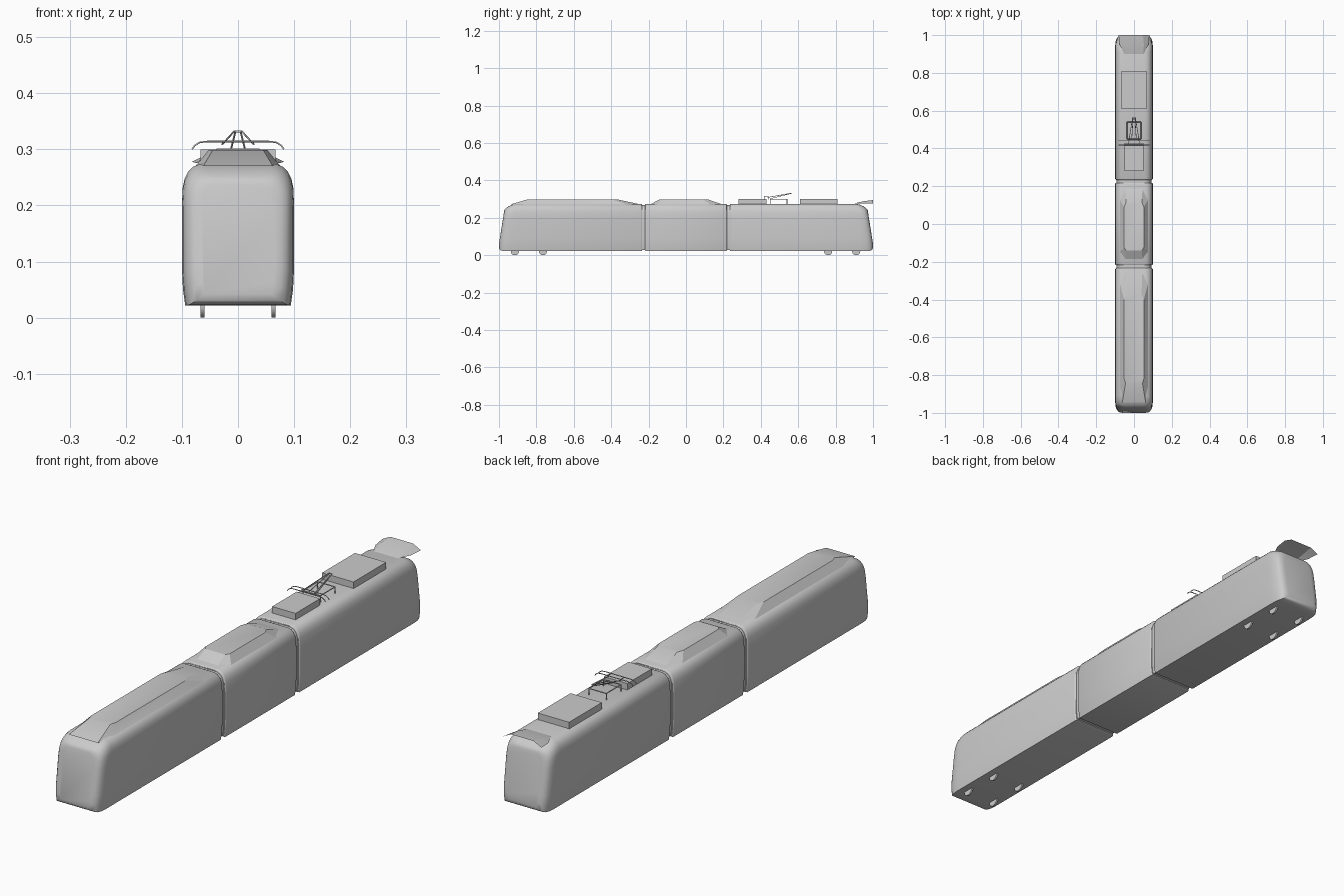
import bpy, bmesh, math
from mathutils import Vector

if "Cube" in bpy.data.objects:
    bpy.data.objects.remove(bpy.data.objects["Cube"], do_unlink=True)

grey = bpy.data.materials.new("plain grey")
grey.use_nodes = True
grey.diffuse_color = (0.6, 0.6, 0.6, 1)
grey.node_tree.nodes["Principled BSDF"].inputs["Base Color"].default_value = (0.6, 0.6, 0.6, 1)

BOTTOM, ROOF = 0.022, 0.275


def finish(name, bm, smooth=None):
    bmesh.ops.recalc_face_normals(bm, faces=bm.faces)
    mesh = bpy.data.meshes.new(name)
    bm.to_mesh(mesh)
    bm.free()
    mesh.materials.append(grey)
    ob = bpy.data.objects.new(name, mesh)
    bpy.context.collection.objects.link(ob)
    if smooth:
        bpy.ops.object.select_all(action='DESELECT')
        ob.select_set(True)
        bpy.context.view_layer.objects.active = ob
        bpy.ops.object.shade_smooth_by_angle(angle=math.radians(smooth))
    return ob


def loft(name, rings, smooth=None, caps=True, closed=True):
    bm = bmesh.new()
    loops = [[bm.verts.new(p) for p in ring] for ring in rings]
    n = len(loops[0])
    for a, b in zip(loops, loops[1:]):
        for i in range(n if closed else n - 1):
            j = (i + 1) % n
            bm.faces.new((a[i], a[j], b[j], b[i]))
    if caps:
        bm.faces.new(loops[0])
        bm.faces.new(loops[-1])
    return finish(name, bm, smooth)


def box(name, x, y0, y1, z0, z1):
    return loft(name, [[(-x, y, z0), (x, y, z0), (x, y, z1), (-x, y, z1)] for y in (y0, y1)])


def rod(name, points, radius=0.0016):
    curve = bpy.data.curves.new(name, 'CURVE')
    curve.dimensions = '3D'
    curve.bevel_depth = radius
    curve.bevel_resolution = 1
    curve.use_fill_caps = True
    spline = curve.splines.new('POLY')
    spline.points.add(len(points) - 1)
    for p, co in zip(spline.points, points):
        p.co = (*co, 1)
    curve.materials.append(grey)
    bpy.context.collection.objects.link(bpy.data.objects.new(name, curve))


# Car body: half section, swept along y with rounded ends
HALF = [(0.094, 0.022), (0.098, 0.05), (0.1, 0.09), (0.1, 0.2), (0.0985, 0.232),
        (0.095, 0.248), (0.089, 0.26), (0.08, 0.269), (0.068, 0.274), (0.055, 0.275)]
SECTION = HALF + [(-x, z) for x, z in reversed(HALF)]
# Nose stations: depth behind the face, half width, top, bottom
NOSE = [(0, 0.064, 0.238, 0.042), (0.003, 0.078, 0.246, 0.031), (0.009, 0.087, 0.251, 0.026),
        (0.018, 0.093, 0.256, 0.023), (0.034, 0.098, 0.263, 0.022), (0.06, 0.1, 0.27, 0.022),
        (0.09, 0.1, 0.275, 0.022)]


def ring(y, width=0.1, top=ROOF, bottom=BOTTOM, lean=0, side=1):
    pts = []
    for x, z in SECTION:
        z = bottom + (z - BOTTOM) * (top - bottom) / (ROOF - BOTTOM)
        pts.append((x * width / 0.1, y - side * lean * max(0, z - 0.06) / 0.19, z))
    return pts


def nose_rings(side):
    return [ring(side * (1 - d), w, t, b, 0.03 * (1 - d / 0.09), side) for d, w, t, b in NOSE]


def joint_rings(y, side):
    return [ring(y - side * 0.006), ring(y - side * 0.002, 0.0985, 0.2735, 0.0235),
            ring(y, 0.096, 0.271, 0.025)]


JOINT, GAP = 0.226, 0.008
loft("front_car", nose_rings(-1) + joint_rings(-JOINT - GAP, 1), 35)
loft("rear_car", nose_rings(1) + joint_rings(JOINT + GAP, -1), 35)
loft("middle_car", joint_rings(-JOINT + GAP, -1)[::-1] + joint_rings(JOINT - GAP, 1), 35)

# Bellows in the joints
for name, y in (("front_bellows", -JOINT), ("rear_bellows", JOINT)):
    loft(name, [ring(y + d, 0.093, 0.268, 0.029) for d in (-0.02, 0.02)], 35)


# Roof fairings: plan outlines of right half, mirrored
def fairing(name, base, top, z0=0.27, z1=0.299):
    def outline(half, z):
        return [(x, y, z) for x, y in half] + [(-x, y, z) for x, y in reversed(half)]
    loft(name, [outline(base, z0), outline(top, z1)], 20)


fairing("front_roof_fairing",
        [(0.062, -0.945), (0.076, -0.86), (0.076, -0.31), (0.045, -0.235)],
        [(0.045, -0.845), (0.052, -0.82), (0.052, -0.40), (0.04, -0.37)])
fairing("middle_roof_fairing",
        [(0.045, -0.195), (0.076, -0.15), (0.076, 0.13), (0.045, 0.2)],
        [(0.042, -0.14), (0.052, -0.125), (0.052, 0.09), (0.042, 0.115)])

# Rear visor: an open sheet above the sloping nose
loft("rear_visor", [
    [(x * s, y, z) for x, z, s in ((a, zl, -1), (b, zh, -1), (b, zh, 1), (a, zl, 1))]
    for y, a, b, zl, zh in ((0.9, 0.052, 0.05, 0.276, 0.277), (0.95, 0.076, 0.052, 0.276, 0.289),
                            (1.0, 0.082, 0.048, 0.278, 0.295))], 20, caps=False, closed=False)

# Equipment boxes
box("front_roof_box", 0.05, 0.28, 0.43, 0.27, 0.3)
box("rear_roof_box", 0.067, 0.61, 0.81, 0.27, 0.3)

# Current collector: frame, legs, arms and contact bows
for s in (-1, 1):
    rod("frame_side", [(s * 0.037, 0.45, 0.3), (s * 0.037, 0.54, 0.3)], 0.002)
    for y in (0.45, 0.54):
        rod("frame_leg", [(s * 0.037, y, 0.272), (s * 0.037, y, 0.3)], 0.002)
    rod("upper_arm", [(s * 0.028, 0.435, 0.309), (s * 0.007, 0.565, 0.332)])
    rod("lower_arm", [(s * 0.012, 0.45, 0.302), (s * 0.005, 0.56, 0.33)])
for y in (0.45, 0.54):
    rod("frame_cross_bar", [(-0.037, y, 0.3), (0.037, y, 0.3)], 0.002)
rod("arm_hinge", [(-0.008, 0.565, 0.332), (0.008, 0.565, 0.332)], 0.002)
for y in (0.418, 0.44):
    half = [(0.082, 0.3), (0.077, 0.307), (0.068, 0.3125), (0.055, 0.314)]
    bow = half + [(-x, z) for x, z in reversed(half)]
    rod("contact_bow", [(x, y, z) for x, z in bow])
for x in (-0.028, 0.028):
    rod("bow_link", [(x, 0.418, 0.313), (x, 0.44, 0.313)])

# Wheels, half hidden in the floor
for y in (-0.915, -0.765, 0.76, 0.91):
    for x in (-0.063, 0.063):
        rings = [[(x + d, y + 0.022 * math.cos(a), 0.022 + 0.022 * math.sin(a))
                  for a in (math.tau * i / 24 for i in range(24))] for d in (-0.0035, 0.0035)]
        loft("wheel", rings, 35)
